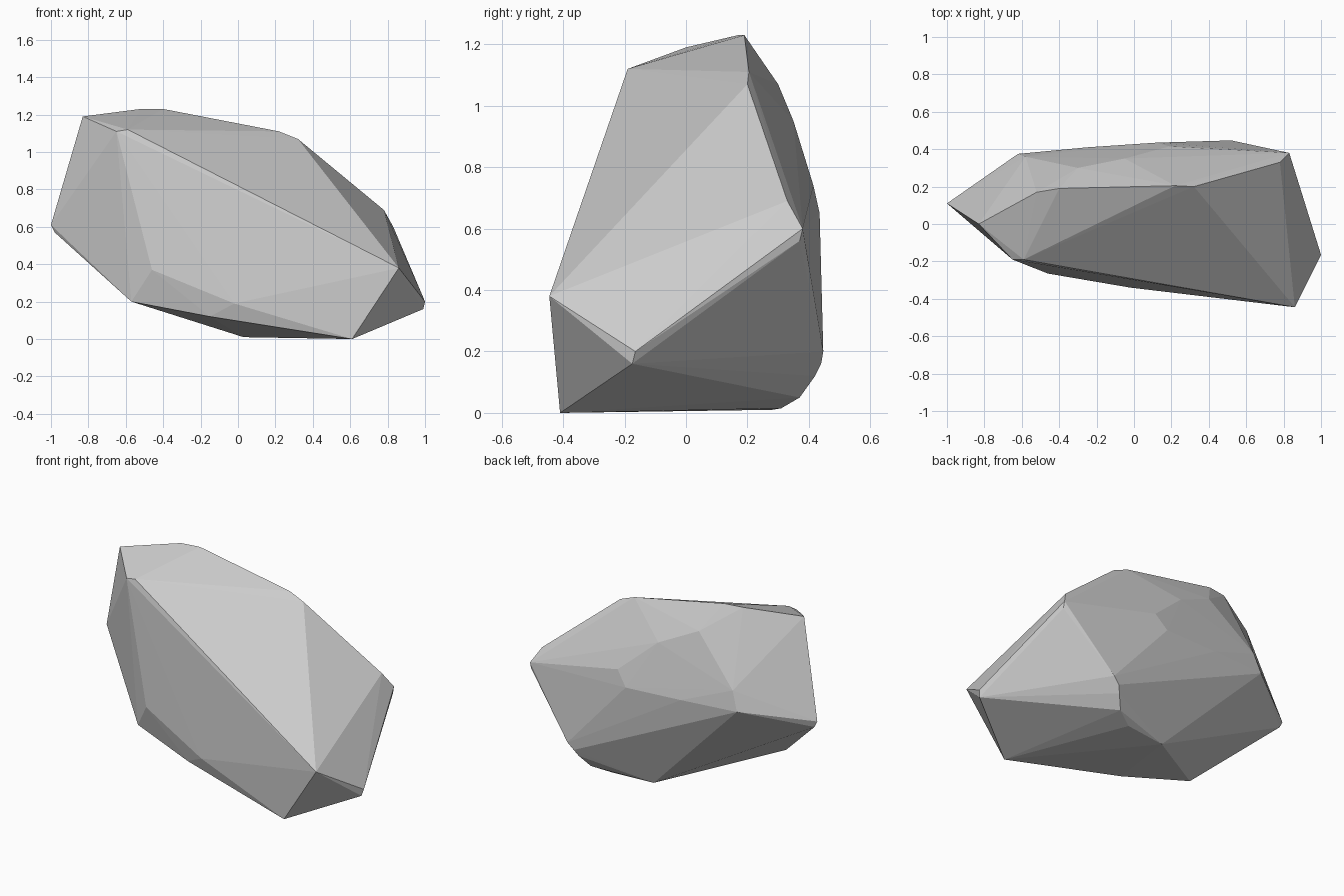
import bpy, bmesh

# Corner points of the faceted boulder, grouped by region
crown = [(-.83, 0, 1.19), (-.65, -.19, 1.11), (-.59, -.19, 1.12), (-.52, .17, 1.23),
         (-.40, .19, 1.23), (.22, .205, 1.11), (.32, .20, 1.07)]
front = [(.86, -.445, .38), (.61, -.41, 0), (-.46, -.265, .37),
         (-.57, -.19, .20), (-.15, -.29, .12), (-.02, -.34, .19)]
right_end = [(1, -.165, .20), (.99, -.175, .16), (.83, .38, .60),
             (.83, .37, .56), (.78, .33, .69)]
left_end = [(-1, .11, .61), (-.98, .11, .57)]
back = [(-.62, .375, .67), (-.58, .36, .79), (-.25, .41, .66), (.12, .435, .65),
        (.19, .415, .74), (-.30, .30, 1.07), (-.05, .35, .95),
        (.52, .447, .20), (.48, .44, .16)]
underside = [(.46, .42, .12), (.41, .37, .05), (.03, .28, .01), (.30, .31, .015)]

# Wrap the points in a convex skin of flat facets
bm = bmesh.new()
for p in crown + front + right_end + left_end + back + underside:
    bm.verts.new(p)
hull = bmesh.ops.convex_hull(bm, input=bm.verts)
loose = [v for v in bm.verts if not v.link_faces]
bmesh.ops.delete(bm, geom=loose, context='VERTS')
bmesh.ops.recalc_face_normals(bm, faces=bm.faces)

mesh = bpy.data.meshes.new("boulder")
bm.to_mesh(mesh)
bm.free()
boulder = bpy.data.objects.new("boulder", mesh)
bpy.context.collection.objects.link(boulder)
